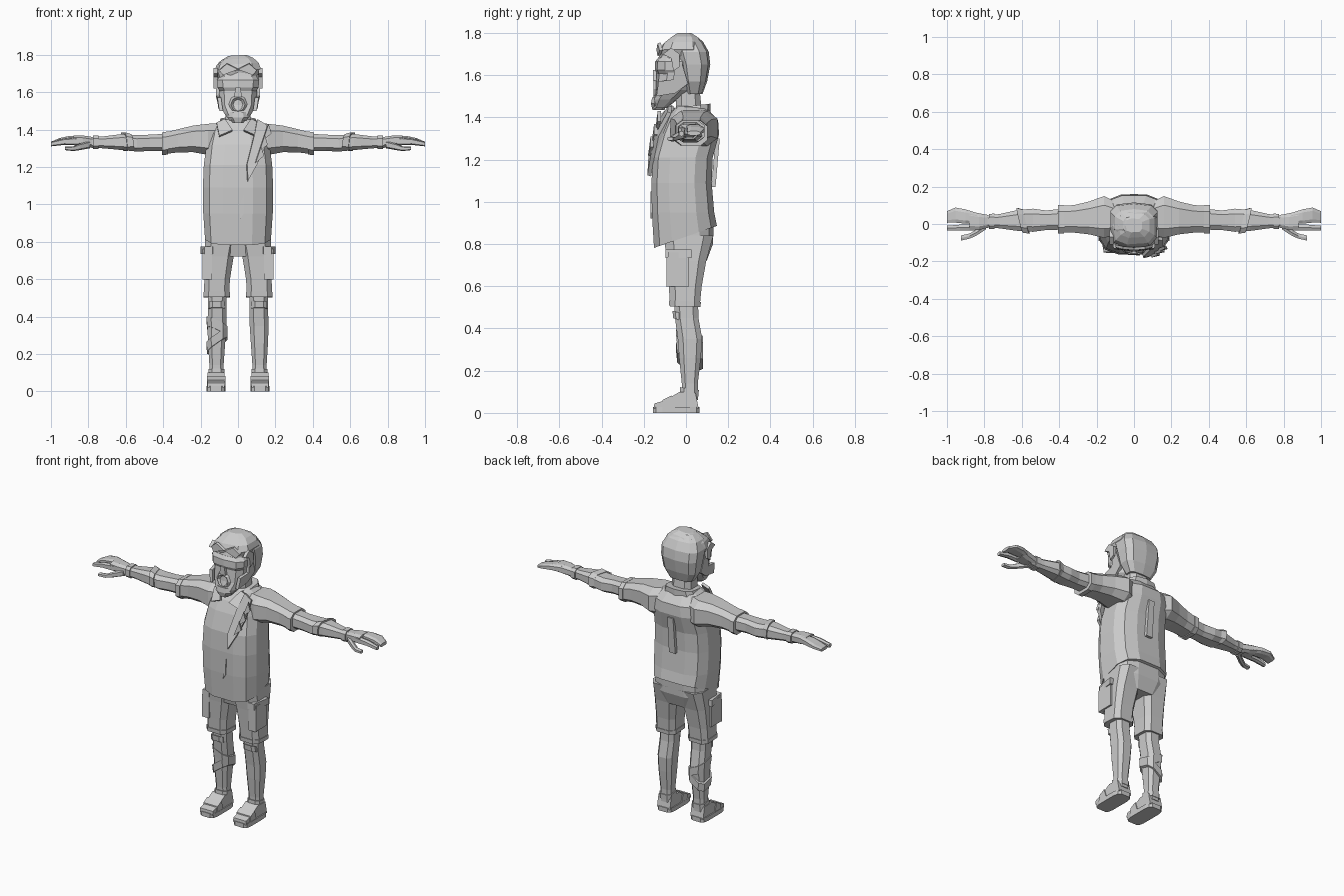
import bpy, bmesh, math
from mathutils import Vector

grey = bpy.data.materials.new("plain_grey")
grey.diffuse_color = (0.6, 0.6, 0.6, 1)


def finish(name, bm):
    bmesh.ops.recalc_face_normals(bm, faces=bm.faces)
    me = bpy.data.meshes.new(name)
    bm.to_mesh(me)
    bm.free()
    me.materials.append(grey)
    ob = bpy.data.objects.new(name, me)
    bpy.context.collection.objects.link(ob)
    return ob


def loft(name, rings, axis="z", n=10, e=0.65, s=1, tilt=(0, 0)):
    """Rings are (t, a_min, a_max, b_min, b_max) of rounded box sections along an axis."""
    bm = bmesh.new()
    loops = []
    for i, (t, a0, a1, b0, b1) in enumerate(rings):
        loop = []
        for k in range(n):
            w = 2 * math.pi * (k + 0.5) / n
            c, d = math.cos(w), math.sin(w)
            u = math.copysign(abs(c) ** e, c) * (a1 - a0) / 2
            v = math.copysign(abs(d) ** e, d) * (b1 - b0) / 2
            a, b = (a0 + a1) / 2 + u, (b0 + b1) / 2 + v
            if axis == "z":
                p = (s * a, b, t + tilt[0] * u + tilt[1] * v)
            else:
                p = (s * (t + tilt[0] * u + tilt[1] * v), a, b)
            loop.append(bm.verts.new(p))
        loops.append(loop)
    for lo, hi in zip(loops, loops[1:]):
        for k in range(n):
            bm.faces.new((lo[k], lo[(k + 1) % n], hi[(k + 1) % n], hi[k]))
    bm.faces.new(loops[0])
    bm.faces.new(loops[-1])
    return finish(name, bm)


def plate(name, pts, push, s=1):
    """Solid made by pushing a flat outline along a vector."""
    bm = bmesh.new()
    a = [bm.verts.new((s * p[0], p[1], p[2])) for p in pts]
    push = Vector((s * push[0], push[1], push[2]))
    b = [bm.verts.new(v.co + push) for v in a]
    bm.faces.new(a)
    bm.faces.new(b)
    for i in range(len(a)):
        j = (i + 1) % len(a)
        bm.faces.new((a[i], a[j], b[j], b[i]))
    return finish(name, bm)


# Shirt body; the lower ring slopes up to the back and dips at the front
shirt = loft("shirt", [
    (0.835, -.18, .18, -.155, .15), (0.95, -.19, .19, -.165, .137),
    (1.09, -.192, .192, -.167, .125), (1.21, -.187, .187, -.16, .13),
    (1.32, -.172, .172, -.13, .16), (1.385, -.155, .155, -.10, .155),
    (1.435, -.12, .12, -.06, .11), (1.455, -.085, .085, -.045, .085)], n=12)
for v in shirt.data.vertices:
    if v.co.z < 0.84:
        v.co.z += 0.35 * v.co.y
loft("hips", [(0.72, -.13, .13, -.08, .10), (0.80, -.175, .175, -.10, .13),
              (0.90, -.175, .175, -.11, .135)], n=12)

# Collar, open lapel with torn strap, front slit and back strap
loft("collar", [(1.41, -.115, .115, -.085, .115), (1.455, -.095, .095, -.055, .115)], n=10, tilt=(0, .12))
for s in (1, -1):
    plate("collar_flap", [(.03, -.125, 1.39), (.10, -.115, 1.36), (.115, -.06, 1.43),
                          (.07, -.055, 1.45)], (0, -.015, .008), s)
plate("lapel", [(.05, -.165, 1.12), (.045, -.16, 1.21), (.085, -.12, 1.37), (.10, -.065, 1.45),
                (.15, -.07, 1.42), (.145, -.13, 1.31), (.10, -.15, 1.21)], (.004, -.018, .006))
for i in range(3):
    x, y, z = .09 + .02 * i, -.165 + .017 * i, 1.22 + .06 * i
    plate("torn_strip", [(x, y, z), (x + .03, y + .012, z + .09), (x + .045, y + .012, z + .04)], (.004, -.015, 0))
plate("front_slit", [(.01, -.168, .92), (.012, -.168, 1.0), (.032, -.168, 1.05), (.03, -.168, .95)], (0, .012, 0))
plate("back_strap", [(-.02, .14, 1.30), (.02, .14, 1.30), (.022, .12, 1.07), (-.022, .12, 1.07)], (0, .02, 0))

# Neck, face and hair
loft("neck", [(1.38, -.08, .08, -.05, .09), (1.46, -.07, .07, -.05, .075), (1.56, -.07, .07, -.05, .065)], n=8)
loft("face", [
    (1.445, -.045, .045, -.16, -.09), (1.485, -.075, .075, -.158, -.04),
    (1.53, -.10, .10, -.145, .02), (1.62, -.106, .106, -.138, .06),
    (1.66, -.108, .108, -.138, .07), (1.74, -.10, .10, -.11, .07)], n=10)
loft("hair_back", [
    (1.51, -.08, .08, 0, .078), (1.57, -.115, .115, -.02, .10), (1.65, -.128, .128, -.04, .115),
    (1.71, -.13, .13, -.06, .108), (1.76, -.105, .105, -.07, .08),
    (1.79, -.06, .06, -.05, .04)], n=10)
loft("hair_top", [
    (1.685, -.115, .115, -.12, .06), (1.715, -.128, .128, -.128, .09), (1.75, -.115, .115, -.11, .08),
    (1.778, -.085, .085, -.075, .06), (1.797, -.045, .045, -.045, .03)], n=9, tilt=(.06, 0))
loft("brow_band", [(1.605, -.10, .10, -.138, .03), (1.625, -.114, .114, -.148, .03),
                   (1.665, -.116, .116, -.146, .03), (1.685, -.10, .10, -.13, .03)], n=10)
for s in (1, -1):
    plate("sideburn", [(.098, -.02, 1.66), (.098, -.055, 1.63), (.098, -.06, 1.58), (.09, -.13, 1.57),
                       (.08, -.14, 1.50), (.085, -.05, 1.515), (.092, .01, 1.56)], (.02, 0, 0), s)
    plate("hair_lock", [(.11, -.11, 1.70), (.11, -.07, 1.73), (.11, -.03, 1.70), (.11, -.03, 1.64),
                        (.11, -.06, 1.62), (.11, -.07, 1.68)], (.02, 0, 0), s)
    plate("fringe", [(.0, -.125, 1.725), (.06, -.12, 1.755), (.10, -.11, 1.72), (.08, -.12, 1.695)],
          (0, -.015, -.004), s)
plate("nose", [(-.022, -.14, 1.575), (.022, -.14, 1.575), (.012, -.14, 1.625), (-.012, -.14, 1.625)], (0, -.017, .0))
bpy.ops.mesh.primitive_torus_add(major_segments=8, minor_segments=4, major_radius=.038, minor_radius=.012,
                                 location=(0, -.143, 1.535), rotation=(math.pi / 2, 0, math.pi))
mouth = bpy.context.object
mouth.name = "open_mouth"
mouth.data.materials.append(grey)
loft("goatee", [(1.435, -.03, .03, -.16, -.10), (1.465, -.055, .055, -.168, -.09),
                (1.495, -.05, .05, -.162, -.09)], n=8)

for s in (1, -1):
    # Sleeve, arm and wrist wraps
    loft("sleeve", [(.09, -.06, .12, 1.25, 1.44), (.16, -.08, .155, 1.26, 1.435), (.24, -.06, .125, 1.275, 1.425),
                    (.32, -.05, .105, 1.275, 1.405), (.40, -.05, .10, 1.265, 1.385)], "x", 8, s=s)
    loft("sleeve_cuff", [(.375, -.055, .105, 1.262, 1.393), (.405, -.055, .105, 1.262, 1.388)], "x", 8, s=s)
    loft("arm", [(.38, -.033, .085, 1.282, 1.38), (.47, -.035, .075, 1.283, 1.375),
                 (.54, -.045, .085, 1.28, 1.372), (.62, -.04, .078, 1.288, 1.378),
                 (.72, -.025, .055, 1.298, 1.365), (.80, -.02, .045, 1.302, 1.362)], "x", 8, s=s)
    loft("elbow_wrap", [(.575, -.055, .08, 1.288, 1.378), (.61, -.05, .09, 1.283, 1.388)], "x", 8, s=s, tilt=(.25, .1))
    loft("wrist_band", [(.745, -.03, .058, 1.293, 1.369), (.775, -.03, .056, 1.295, 1.369)], "x", 8, s=s)
    # Hand: palm, joined fingers, forefinger and thumb
    loft("palm", [(.78, -.022, .05, 1.305, 1.362), (.83, -.035, .06, 1.31, 1.37), (.88, -.035, .07, 1.32, 1.37)],
         "x", 8, s=s)
    loft("fingers", [(.84, 0, .06, 1.32, 1.368), (.90, 0, .08, 1.325, 1.367), (.955, .005, .09, 1.325, 1.355),
                     (1.0, .005, .07, 1.315, 1.335)], "x", 8, s=s)
    loft("forefinger", [(.85, -.035, 0, 1.315, 1.36), (.93, -.037, -.002, 1.318, 1.352),
                        (1.0, -.035, -.008, 1.31, 1.335)], "x", 6, s=s)
    loft("thumb", [(.79, -.03, .01, 1.30, 1.34), (.845, -.065, -.03, 1.29, 1.325),
                   (.88, -.08, -.05, 1.285, 1.31), (.925, -.09, -.06, 1.29, 1.308)], "x", 6, s=s)

    # Shorts leg with hem and cargo pocket
    loft("shorts_leg", [(.505, .045, .185, -.078, .068), (.60, .04, .183, -.085, .078),
                        (.72, .02, .182, -.095, .10), (.84, -.005, .178, -.11, .135)], n=8, s=s, e=.55)
    loft("shorts_hem", [(.505, .04, .188, -.083, .072), (.53, .04, .188, -.085, .074)], n=8, s=s, e=.55, tilt=(0, -.05))
    plate("pocket", [(.165, -.085, .60), (.165, .015, .60), (.165, .015, .76), (.165, -.085, .76)], (.025, 0, 0), s)
    plate("pocket_flap", [(.135, -.098, .735), (.155, .025, .735), (.155, .025, .775), (.135, -.098, .775)],
          (.045, 0, 0), s)
    plate("pocket_front", [(.14, -.08, .60), (.19, -.08, .60), (.19, -.08, .74), (.14, -.08, .74)], (0, -.012, -.003), s)

    # Lower leg
    loft("shin", [(.06, .075, .155, -.02, .058), (.14, .075, .155, -.022, .058), (.26, .066, .163, -.035, .073),
                  (.35, .06, .166, -.042, .08), (.45, .058, .163, -.055, .062), (.53, .058, .163, -.06, .06)], n=8, s=s)
    loft("knee_fold", [(.44, .07, .158, -.062, 0), (.475, .07, .158, -.066, 0)], n=8, s=s, tilt=(0, -.3))

    # Shoe: sole, upper and sock ring
    loft("sole", [(0, .065, .17, -.157, .065), (.028, .065, .17, -.157, .065)], n=12, e=.4, s=s)
    plate("shoe_upper", [(.072, -.152, .02), (.072, -.15, .045), (.072, -.10, .058), (.072, -.03, .10),
                         (.072, .045, .095), (.072, .06, .02)], (.09, 0, 0), s)
    plate("shoe_strap", [(.067, -.115, .02), (.067, -.11, .062), (.067, -.07, .082), (.067, -.05, .02)], (.1, 0, 0), s)
    loft("sock", [(.085, .07, .16, -.032, .062), (.115, .07, .16, -.03, .063)], n=8, s=s, tilt=(0, -.15))

# Crossing bandage on one shin
for z, k in ((.27, -.7), (.34, .45)):
    loft("shin_bandage", [(z - .025, .054, .168, -.045, .084), (z + .025, .052, .172, -.05, .084)],
         n=8, s=-1, tilt=(k, -.25))
